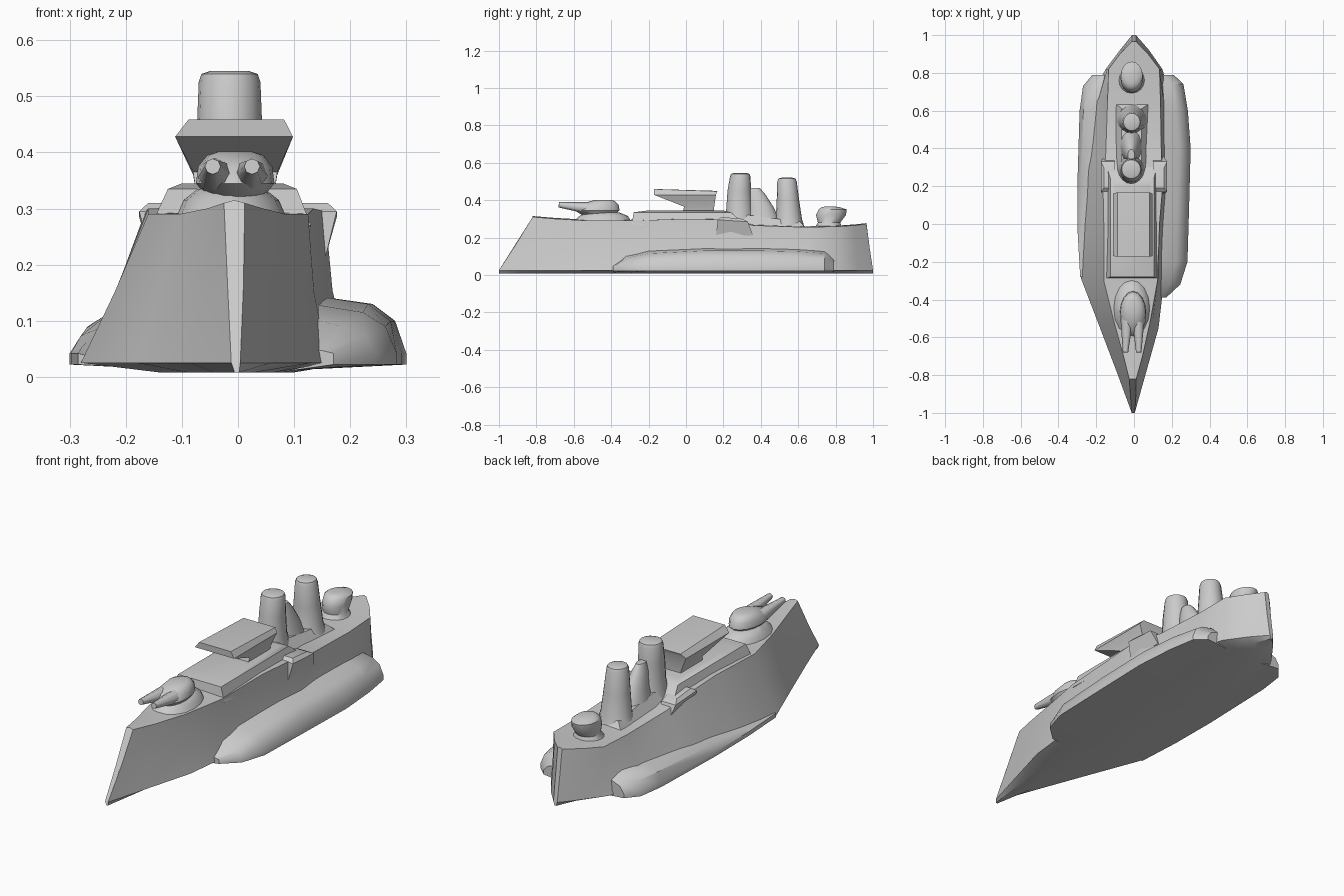
import bpy, bmesh, math
from mathutils import Vector


def finish(bm, name, angle=35):
    bmesh.ops.recalc_face_normals(bm, faces=bm.faces)
    me = bpy.data.meshes.new(name)
    bm.to_mesh(me)
    bm.free()
    ob = bpy.data.objects.new(name, me)
    bpy.context.collection.objects.link(ob)
    bpy.ops.object.select_all(action='DESELECT')
    ob.select_set(True)
    bpy.context.view_layer.objects.active = ob
    bpy.ops.object.shade_smooth_by_angle(angle=math.radians(angle))
    return ob


def loft(name, rings, angle=35):
    """Skin a list of equal-length closed rings and cap both ends."""
    bm = bmesh.new()
    vs = [[bm.verts.new(p) for p in r] for r in rings]
    n = len(vs[0])
    for a, b in zip(vs, vs[1:]):
        for i in range(n):
            j = (i + 1) % n
            bm.faces.new((a[i], a[j], b[j], b[i]))
    bm.faces.new(vs[0])
    bm.faces.new(vs[-1])
    return finish(bm, name, angle)


def stack(name, x, levels, n=16, angle=40):
    """Rounded upright body; levels are (y, z, x radius, y radius)."""
    rings = []
    for y, z, rx, ry in levels:
        rings.append([(x + rx * math.cos(2 * math.pi * i / n),
                       y + ry * math.sin(2 * math.pi * i / n), z) for i in range(n)])
    return loft(name, rings, angle)


def tapered(name, levels, angle=30):
    """Block body; levels are (x0, x1, y0, y1, z front, z back)."""
    return loft(name, [[(a, c, f), (b, c, f), (b, d, g), (a, d, g)]
                       for a, b, c, d, f, g in levels], angle)


# hull: base y, deck y, left base, left deck, right deck, right base, deck z
stations = [
    (-1.00, -0.82, -0.012, -0.025, 0.012, 0.004, 0.31),
    (-0.80, -0.70, -0.085, -0.055, 0.045, 0.06, 0.30),
    (-0.55, -0.52, -0.180, -0.105, 0.085, 0.13, 0.29),
    (-0.29, -0.30, -0.280, -0.160, 0.125, 0.16, 0.29),
    (0.00, 0.00, -0.275, -0.160, 0.135, 0.18, 0.30),
    (0.24, 0.24, -0.270, -0.165, 0.155, 0.20, 0.295),
    (0.36, 0.36, -0.265, -0.150, 0.145, 0.20, 0.265),
    (0.65, 0.65, -0.240, -0.140, 0.140, 0.20, 0.255),
    (0.82, 0.82, -0.150, -0.135, 0.135, 0.15, 0.26),
    (0.92, 0.90, -0.075, -0.075, 0.075, 0.08, 0.265),
    (1.00, 0.965, -0.010, -0.012, 0.012, 0.010, 0.272),
]
rings = []
for yb, yt, lb, ld, rd, rb, z in stations:
    ym = yb + (yt - yb) * 0.5
    zm = z * 0.52
    rings.append([(lb, yb, 0.025), (lb * 0.5, yb, 0.008), (rb * 0.5, yb, 0.008),
                  (rb, yb, 0.025), (rb * 0.3 + rd * 0.7, ym, zm), (rd, yt, z),
                  ((ld + rd) / 2, yt, z + 0.005), (ld, yt, z),
                  (lb * 0.5 + ld * 0.5, ym, zm)])
loft("hull", rings)

# side ledges: y, inner x, outer x, top z
for name, s, ledge in (
    ("right_side_ledge", 1, [(-0.39, 0.10, 0.17, 0.05), (-0.32, 0.10, 0.245, 0.09),
                             (-0.20, 0.10, 0.283, 0.115), (0.10, 0.10, 0.292, 0.13),
                             (0.40, 0.10, 0.300, 0.13), (0.60, 0.10, 0.285, 0.125),
                             (0.74, 0.10, 0.262, 0.115), (0.79, 0.10, 0.21, 0.08)]),
    ("left_side_ledge", -1, [(-0.28, 0.10, 0.285, 0.035), (-0.05, 0.10, 0.298, 0.06),
                             (0.20, 0.10, 0.300, 0.09), (0.60, 0.10, 0.288, 0.115),
                             (0.73, 0.10, 0.27, 0.115), (0.79, 0.10, 0.22, 0.09)])):
    loft(name, [[(s * i, y, 0.012), (s * o, y, 0.022), (s * o, y, 0.042),
                 (s * (o - 0.02), y, z * 0.66 + 0.014),
                 (s * (o - 0.06), y, z), (s * i, y, z + 0.02)]
                for y, i, o, z in ledge])

# wing platforms amidships
for s in (-1, 1):
    tapered("wing_platform", [(s * 0.10, s * 0.155, 0.16, 0.36, 0.21, 0.21),
                              (s * 0.10, s * 0.176, 0.17, 0.33, 0.295, 0.285),
                              (s * 0.10, s * 0.160, 0.19, 0.30, 0.31, 0.30)])

# raised deckhouse under the bridge
tapered("deckhouse", [(-0.155, 0.13, -0.29, 0.34, 0.27, 0.25),
                      (-0.125, 0.105, -0.28, 0.24, 0.335, 0.335),
                      (-0.10, 0.08, -0.20, 0.20, 0.345, 0.345)])
# bridge flaring out of its pedestal
tapered("bridge", [(-0.075, 0.065, -0.02, 0.15, 0.33, 0.33),
                   (-0.08, 0.07, -0.01, 0.15, 0.365, 0.36),
                   (-0.112, 0.098, -0.17, 0.16, 0.428, 0.428),
                   (-0.088, 0.082, -0.172, 0.168, 0.459, 0.447),
                   (-0.07, 0.07, -0.15, 0.15, 0.459, 0.45)])

# funnel base, saddle and the two funnels
tapered("funnel_base", [(-0.10, 0.085, 0.19, 0.64, 0.25, 0.25),
                        (-0.065, 0.04, 0.22, 0.61, 0.335, 0.285)])
stack("funnel_saddle", -0.015, [(0.41, 0.27, 0.065, 0.10), (0.40, 0.36, 0.045, 0.07),
                                (0.375, 0.43, 0.03, 0.05), (0.365, 0.465, 0.018, 0.03)])
stack("front_funnel", -0.015, [(0.285, 0.28, 0.075, 0.085), (0.285, 0.35, 0.062, 0.07),
                               (0.285, 0.45, 0.058, 0.063), (0.29, 0.525, 0.055, 0.055),
                               (0.29, 0.54, 0.05, 0.05), (0.29, 0.545, 0.035, 0.035)])
stack("rear_funnel", -0.012, [(0.55, 0.25, 0.085, 0.085), (0.55, 0.30, 0.07, 0.07),
                              (0.545, 0.40, 0.06, 0.06), (0.54, 0.50, 0.05, 0.052),
                              (0.54, 0.515, 0.044, 0.046), (0.54, 0.52, 0.03, 0.03)])

# front gun turret on a sloping mount
stack("front_turret_mount", -0.012, [(-0.45, 0.28, 0.10, 0.16), (-0.44, 0.315, 0.085, 0.13),
                                     (-0.45, 0.335, 0.06, 0.09)])
stack("front_turret", -0.005, [(-0.47, 0.32, 0.05, 0.085), (-0.475, 0.345, 0.07, 0.12),
                               (-0.465, 0.375, 0.066, 0.105), (-0.445, 0.395, 0.05, 0.065),
                               (-0.44, 0.402, 0.03, 0.04)])
# aft gun turret
stack("rear_turret", -0.012, [(0.76, 0.25, 0.075, 0.075), (0.765, 0.28, 0.055, 0.06),
                              (0.775, 0.32, 0.06, 0.08), (0.785, 0.35, 0.058, 0.075),
                              (0.775, 0.362, 0.042, 0.05), (0.77, 0.366, 0.02, 0.025)])


def barrel(name, a, b, r0, r1, n=8):
    a, b = Vector(a), Vector(b)
    q = (b - a).to_track_quat('Z', 'Y')
    loft(name, [[p + q @ Vector((r * math.cos(2 * math.pi * i / n),
                                 r * math.sin(2 * math.pi * i / n), 0)) for i in range(n)]
                for p, r in ((a, r0), (b, r1))], 50)


# twin gun barrels
for s in (-1, 1):
    barrel("gun_barrel", (-0.008 + s * 0.03, -0.50, 0.355),
           (-0.01 + s * 0.035, -0.68, 0.375), 0.034, 0.014)
